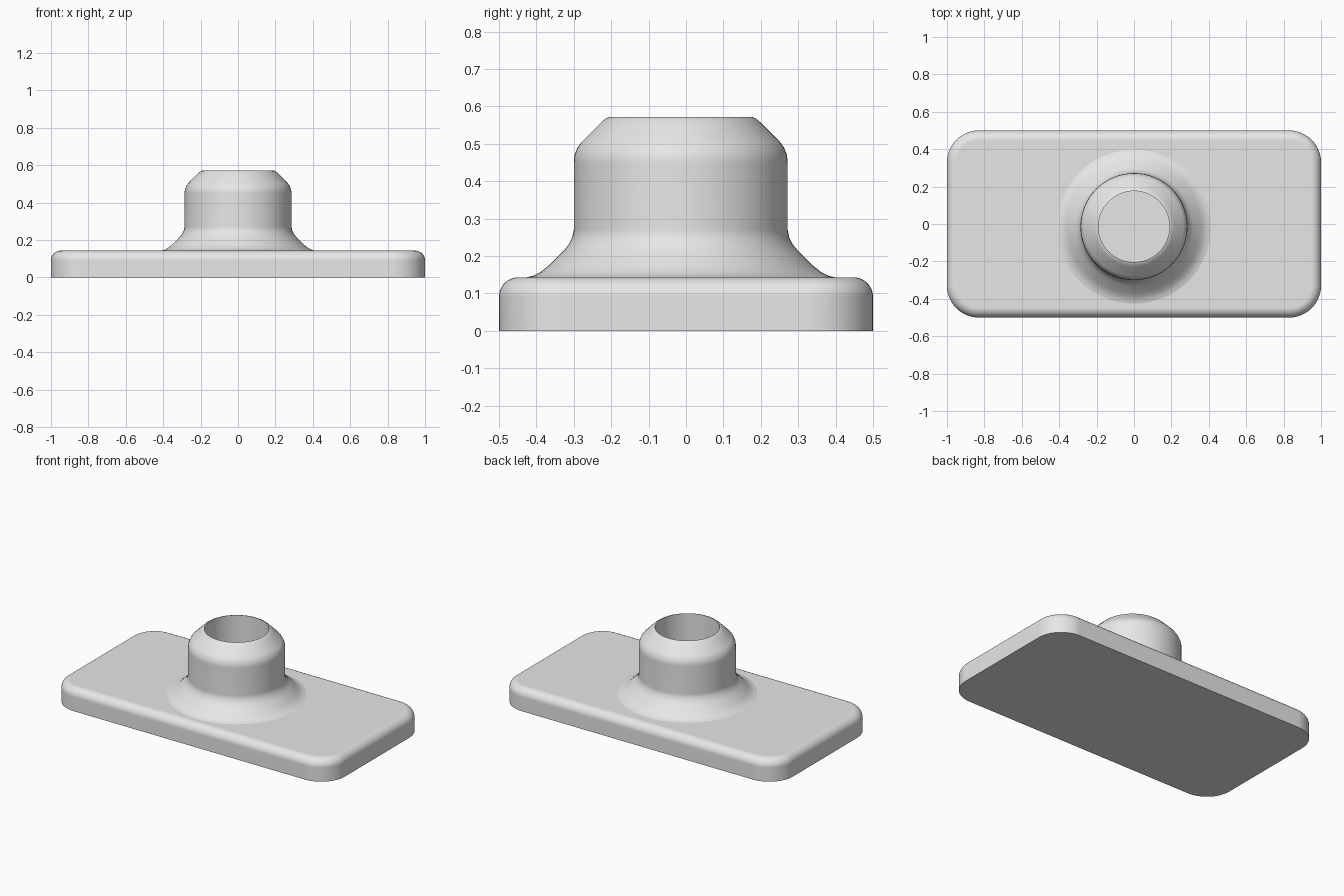
import bpy
import bmesh
from math import sin, cos, pi, radians

if "Cube" in bpy.data.objects:
    bpy.data.objects.remove(bpy.data.objects["Cube"])

# Shared material
grey = bpy.data.materials.new("light_grey")
grey.use_nodes = True
colour = (0.8, 0.8, 0.8, 1)
grey.diffuse_color = colour
grey.node_tree.nodes["Principled BSDF"].inputs["Base Color"].default_value = colour


def loft(name, rings, cap_start=False, cap_end=False):
    """Skin a stack of closed rings into one smooth object."""
    bm = bmesh.new()
    loops = [[bm.verts.new(p) for p in ring] for ring in rings]
    n = len(loops[0])
    for a, b in zip(loops, loops[1:]):
        for i in range(n):
            j = (i + 1) % n
            bm.faces.new((a[i], a[j], b[j], b[i]))
    if cap_start:
        bm.faces.new(loops[0][::-1])
    if cap_end:
        bm.faces.new(loops[-1])
    mesh = bpy.data.meshes.new(name)
    bm.to_mesh(mesh)
    bm.free()
    mesh.materials.append(grey)
    obj = bpy.data.objects.new(name, mesh)
    bpy.context.collection.objects.link(obj)
    bpy.ops.object.select_all(action='DESELECT')
    obj.select_set(True)
    bpy.context.view_layer.objects.active = obj
    bpy.ops.object.shade_smooth_by_angle(angle=radians(40))
    normals = obj.modifiers.new("weighted_normals", 'WEIGHTED_NORMAL')
    normals.keep_sharp = True
    return obj


HEIGHT, CORNER, ROUND = 0.143, 0.17, 0.052


def plate_ring(inset, z, steps=12):
    """Rounded rectangle outline, pulled in by inset."""
    pts = []
    for k, (sx, sy) in enumerate(((1, 1), (-1, 1), (-1, -1), (1, -1))):
        for i in range(steps + 1):
            a = (k + i / steps) * pi / 2
            r = CORNER - inset
            pts.append((sx * (1 - CORNER) + r * cos(a),
                        sy * (0.5 - CORNER) + r * sin(a), z))
    return pts


# Base plate with a rounded top edge
rings = [plate_ring(0, 0)]
for i in range(9):
    a = i / 8 * pi / 2
    rings.append(plate_ring(ROUND * (1 - cos(a)), HEIGHT - ROUND * (1 - sin(a))))
loft("base_plate", rings, cap_start=True, cap_end=True)

# Hollow collar: flared foot, straight wall, chamfered rim, then the bore
profile = [(0.42, 0.141), (0.395, 0.147), (0.375, 0.157), (0.355, 0.173),
           (0.315, 0.212), (0.30, 0.23), (0.29, 0.25), (0.286, 0.27),
           (0.286, 0.45), (0.284, 0.47), (0.276, 0.49), (0.265, 0.505),
           (0.22, 0.55), (0.21, 0.56), (0.20, 0.568), (0.19, 0.572),
           (0.19, HEIGHT)]
SIDES = 64
loft("collar", [[(r * cos(2 * pi * i / SIDES), r * sin(2 * pi * i / SIDES) - 0.014, z)
                 for i in range(SIDES)] for r, z in profile])
